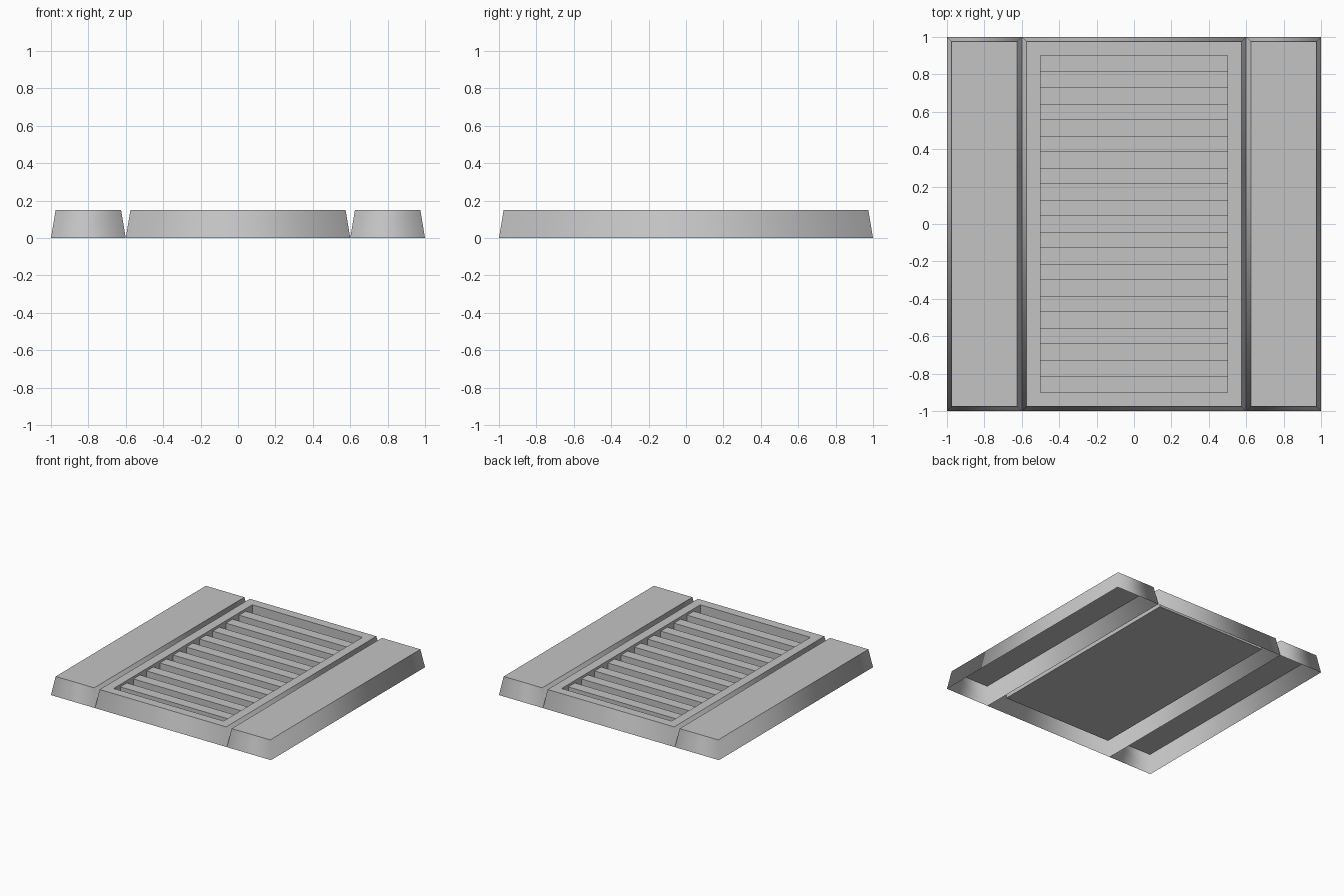
import bpy
import bmesh

cube = bpy.data.objects.get("Cube")
if cube:
    bpy.data.objects.remove(cube, do_unlink=True)

HEIGHT = 0.15
TAPER = 0.025
FLOOR = 0.06
BAR_TOP = 0.13
POCKET_X, POCKET_Y = 0.5, 0.9
STRIPS = 21

grey = bpy.data.materials.new("plain grey")
grey.use_nodes = True
grey.diffuse_color = (0.55, 0.55, 0.55, 1)
grey.node_tree.nodes["Principled BSDF"].inputs["Base Color"].default_value = (0.55, 0.55, 0.55, 1)


def loop(bm, x0, x1, y0, y1, z):
    """Rectangle of vertices, anticlockwise from above."""
    return [bm.verts.new(c) for c in ((x0, y0, z), (x1, y0, z), (x1, y1, z), (x0, y1, z))]


def bridge(bm, a, b, smooth=False):
    for i in range(4):
        j = (i + 1) % 4
        face = bm.faces.new((a[i], a[j], b[j], b[i]))
        face.smooth = smooth


def sharpen(bm, ring):
    for i in range(4):
        bm.edges.get((ring[i], ring[(i + 1) % 4])).smooth = False


def finish(bm, name):
    mesh = bpy.data.meshes.new(name)
    bm.to_mesh(mesh)
    bm.free()
    mesh.materials.append(grey)
    obj = bpy.data.objects.new(name, mesh)
    bpy.context.collection.objects.link(obj)


def tapered_walls(bm, x0, x1):
    """Sloping outer walls, open underneath; returns the top ring."""
    base = loop(bm, x0, x1, -1, 1, 0)
    top = loop(bm, x0 + TAPER, x1 - TAPER, -1 + TAPER, 1 - TAPER, HEIGHT)
    bridge(bm, base, top, smooth=True)
    sharpen(bm, top)
    return top


# Solid-topped side panels
for name, x0, x1 in (("right_panel", -1, -0.6), ("left_panel", 0.6, 1)):
    bm = bmesh.new()
    bm.faces.new(tapered_walls(bm, x0, x1))
    finish(bm, name)

# Centre panel with a sunken rectangular pocket
bm = bmesh.new()
top = tapered_walls(bm, -0.6, 0.6)
rim = loop(bm, -POCKET_X, POCKET_X, -POCKET_Y, POCKET_Y, HEIGHT)
floor = loop(bm, -POCKET_X, POCKET_X, -POCKET_Y, POCKET_Y, FLOOR)
bridge(bm, top, rim)
bridge(bm, rim, floor)
bm.faces.new(floor)
finish(bm, "centre_panel")

# Grille bars on every second strip of the pocket floor
bm = bmesh.new()
step = 2 * POCKET_Y / STRIPS
for i in range(1, STRIPS, 2):
    y = -POCKET_Y + i * step
    foot = loop(bm, -POCKET_X, POCKET_X, y, y + step, FLOOR)
    crest = loop(bm, -POCKET_X, POCKET_X, y, y + step, BAR_TOP)
    bridge(bm, foot, crest)
    bm.faces.new(crest)
finish(bm, "grille_bars")
